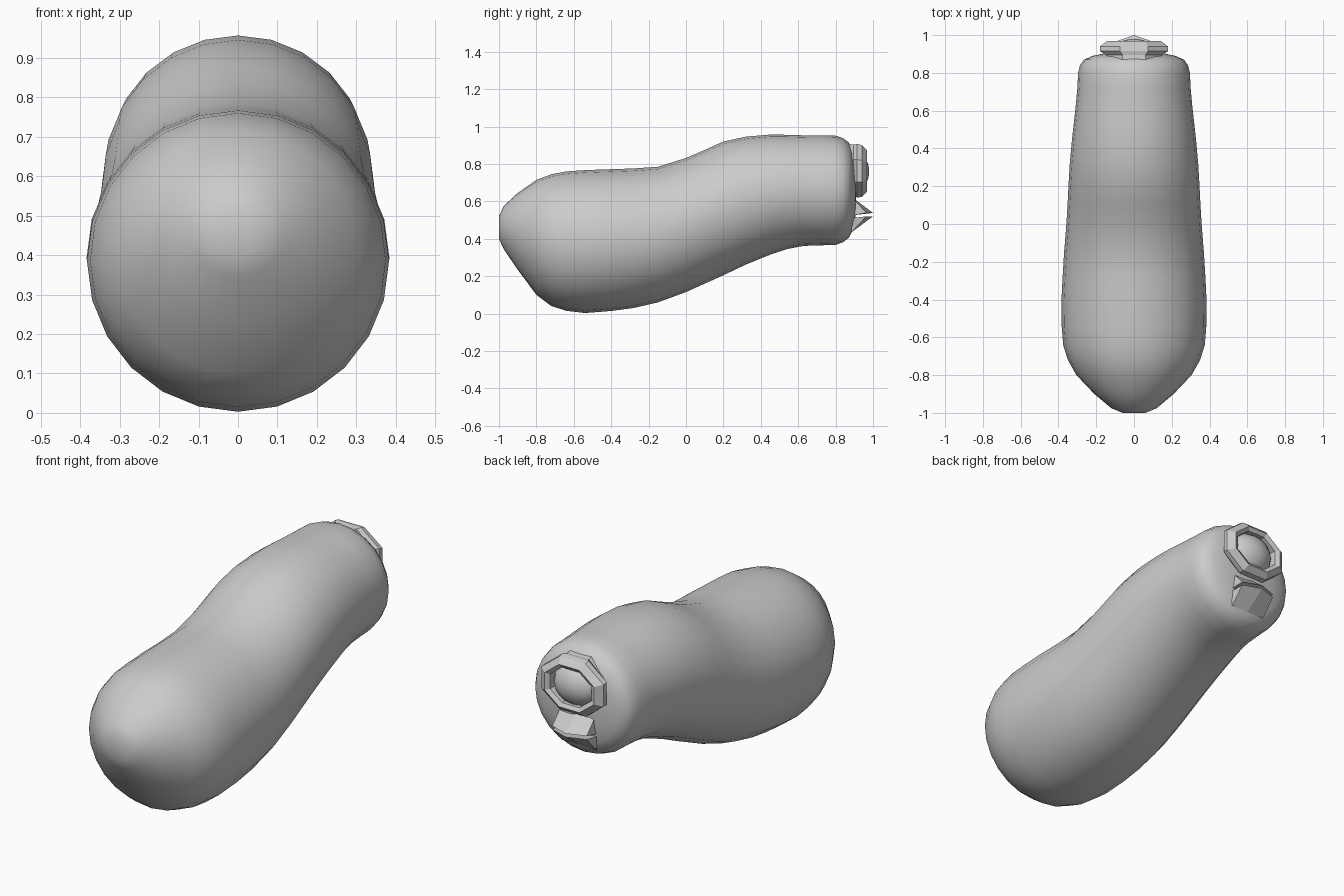
import bpy, bmesh, math

if "Cube" in bpy.data.objects:
    bpy.data.objects.remove(bpy.data.objects["Cube"])

def make_object(name, bm, smooth=None):
    bmesh.ops.recalc_face_normals(bm, faces=bm.faces)
    me = bpy.data.meshes.new(name)
    bm.to_mesh(me)
    bm.free()
    ob = bpy.data.objects.new(name, me)
    bpy.context.collection.objects.link(ob)
    if smooth:
        bpy.ops.object.select_all(action='DESELECT')
        ob.select_set(True)
        bpy.context.view_layer.objects.active = ob
        bpy.ops.object.shade_smooth_by_angle(angle=math.radians(smooth))
    return ob

def loft(name, rings, sides, smooth=None, phase=0.0, closed=False):
    """Join elliptical rings (y, z centre, half width, half height) along y."""
    bm = bmesh.new()
    loops = []
    for y, z, rx, rz in rings:
        loops.append([bm.verts.new((rx * math.cos(a), y, z + rz * math.sin(a)))
                      for a in (phase + i * math.tau / sides for i in range(sides))])
    pairs = list(zip(loops, loops[1:]))
    if closed:
        pairs.append((loops[-1], loops[0]))
    else:
        bm.faces.new(loops[0])
        bm.faces.new(loops[-1])
    for a, b in pairs:
        for i in range(sides):
            j = (i + 1) % sides
            bm.faces.new((a[i], a[j], b[j], b[i]))
    return make_object(name, bm, smooth)

# body: y, bottom z, top z, half width
sections = [
    (-1.0, .40, .52, .06), (-.975, .345, .575, .12), (-.9, .235, .645, .21),
    (-.8, .10, .715, .305), (-.72, .04, .745, .35), (-.64, .015, .76, .375),
    (-.54, .003, .767, .383), (-.4, .014, .772, .384), (-.28, .03, .776, .378),
    (-.15, .06, .785, .37), (0, .115, .832, .358), (.1, .16, .875, .352),
    (.2, .205, .92, .347), (.32, .262, .946, .34), (.45, .315, .957, .328),
    (.54, .345, .956, .318), (.63, .362, .953, .308), (.72, .365, .952, .3),
    (.8, .367, .951, .296), (.84, .382, .938, .286), (.87, .405, .915, .265),
    (.89, .445, .88, .22), (.905, .51, .81, .15), (.91, .6, .72, .06)]
loft("body", [(y, (b + t) / 2, w, (t - b) / 2) for y, b, t, w in sections], 24, 50)

# octagonal rim around the eye
loft("eye_rim", [(.865, .765, .165, .155), (.895, .765, .16, .15),
                 (.915, .764, .195, .155), (.94, .762, .195, .15),
                 (.968, .762, .155, .12), (.955, .762, .13, .10),
                 (.87, .765, .125, .10)],
     8, phase=math.pi / 8, closed=True)

# domed eye
dome = [(.88 + .1 * math.sin(a), .76, .135 * math.cos(a), .115 * math.cos(a))
        for a in (math.radians(d) for d in (0, 20, 40, 55, 70, 84))]
loft("eye", dome, 16, 40)

def lip(name, z_back_outer, z_back_inner, z_tip):
    """Wedge with a pointed front edge, mirrored about x = 0."""
    bm = bmesh.new()
    outer = [bm.verts.new((x, .885, z_back_outer)) for x in (-.10, 0, .10)]
    inner = [bm.verts.new((x, .885, z_back_inner)) for x in (-.11, 0, .11)]
    tip = [bm.verts.new((x, y, z_tip)) for x, y in ((-.10, .965), (0, 1.0), (.10, .965))]
    for i in (0, 1):
        for a, b in ((outer, tip), (tip, inner), (inner, outer)):
            bm.faces.new((a[i], a[i + 1], b[i + 1], b[i]))
    for i in (0, 2):
        bm.faces.new((outer[i], tip[i], inner[i]))
    return make_object(name, bm)

# pointed mouth below the eye
lip("upper_lip", .625, .525, .538)
lip("lower_lip", .435, .51, .52)
